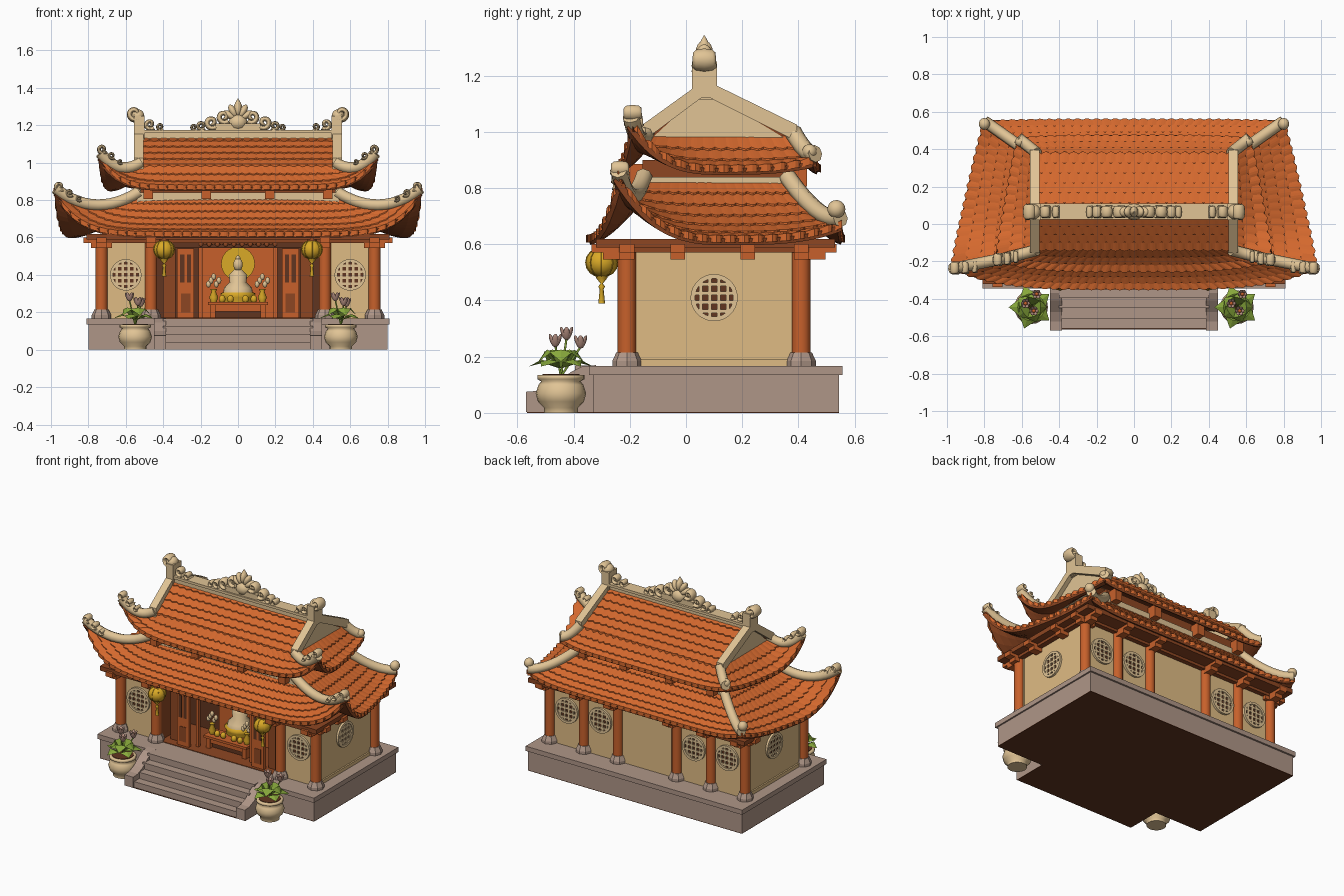
import bpy, bmesh, math
from mathutils import Vector, Matrix

cube = bpy.data.objects.get("Cube")
if cube:
    bpy.data.objects.remove(cube)


def material(name, *rgb):
    m = bpy.data.materials.new(name)
    m.use_nodes = True
    m.diffuse_color = (*rgb, 1)
    m.node_tree.nodes["Principled BSDF"].inputs["Base Color"].default_value = (*rgb, 1)
    return m


TILE = material("roof_tile", .66, .14, .027)
WOOD = material("red_wood", .57, .118, .024)
SHADE = material("brown_wood", .27, .062, .016)
DARK = material("dark_wood", .12, .036, .014)
WALL = material("plaster", .74, .50, .23)
TRIM = material("ridge_cream", .75, .55, .30)
STONE = material("stone", .43, .305, .245)
GOLD = material("gold", .70, .40, .02)
LEAF = material("leaf_green", .25, .40, .045)
PETAL = material("petal", .50, .30, .24)


def add(name, bm, mat, loc=(0, 0, 0), rot=(0, 0, 0), smooth=False):
    me = bpy.data.meshes.new(name)
    for f in bm.faces:
        f.smooth = smooth and len(f.verts) <= 4
    bm.to_mesh(me)
    bm.free()
    me.materials.append(mat)
    ob = bpy.data.objects.new(name, me)
    ob.location, ob.rotation_euler = loc, rot
    bpy.context.collection.objects.link(ob)
    return ob


def mesh(name, verts, faces, mat, recalc=False, **kw):
    bm = bmesh.new()
    vs = [bm.verts.new(v) for v in verts]
    for f in faces:
        bm.faces.new([vs[i] for i in f])
    if recalc:
        bmesh.ops.recalc_face_normals(bm, faces=bm.faces)
    return add(name, bm, mat, **kw)


def box(name, x, y, z, mat):
    bm = bmesh.new()
    mid = Vector([sum(p) / 2 for p in (x, y, z)])
    size = Vector([abs(p[1] - p[0]) for p in (x, y, z)])
    bmesh.ops.create_cube(bm, size=1, matrix=Matrix.LocRotScale(mid, None, size))
    return add(name, bm, mat)


def ball(name, loc, size, mat, rot=(0, 0, 0)):
    bm = bmesh.new()
    bmesh.ops.create_uvsphere(bm, u_segments=14, v_segments=10, radius=1, matrix=Matrix.Diagonal((*size, 1)))
    return add(name, bm, mat, loc, rot, True)


def lathe(name, profile, loc, mat, n=16, rot=(0, 0, 0), smooth=True, caps=True):
    verts = [(r * math.cos(k * math.tau / n), r * math.sin(k * math.tau / n), z) for r, z in profile for k in range(n)]
    faces = [(j * n + k, j * n + (k + 1) % n, (j + 1) * n + (k + 1) % n, (j + 1) * n + k)
             for j in range(len(profile) - 1) for k in range(n)]
    last = (len(profile) - 1) * n
    if caps:
        faces += [tuple(range(n))[::-1], tuple(range(last, last + n))]
    return mesh(name, verts, faces, mat, loc=loc, rot=rot, smooth=smooth)


def prism(name, pts, x0, x1, mat):
    # outline in the y-z plane pushed along x
    n = len(pts)
    verts = [(x, *p) for x in (x0, x1) for p in pts]
    faces = [tuple(range(n)), tuple(range(2 * n - 1, n - 1, -1))]
    faces += [(i, i + n, (i + 1) % n + n, (i + 1) % n) for i in range(n)]
    mesh(name, verts, faces, mat, recalc=True)


def tube(name, pts, radius, mat, loc=(0, 0, 0), scale=(1, 1, 1), taper=1):
    cu = bpy.data.curves.new(name, 'CURVE')
    cu.dimensions, cu.bevel_depth, cu.bevel_resolution, cu.use_fill_caps = '3D', radius, 2, True
    sp = cu.splines.new('POLY')
    sp.points.add(len(pts) - 1)
    for i, p in enumerate(pts):
        sp.points[i].co = (*p, 1)
        sp.points[i].radius = 1 + (taper - 1) * i / (len(pts) - 1)
    cu.materials.append(mat)
    ob = bpy.data.objects.new(name, cu)
    ob.location, ob.scale = loc, scale
    bpy.context.collection.objects.link(ob)


def scroll(name, x, y, z, r, side, depth=.035):
    # spiral curl that opens toward the middle of the building
    pts = []
    for i in range(22):
        a, q = -2.4 + i * .36, r * (1 - i / 26)
        pts.append((side * q * math.cos(a), 0, q * math.sin(a)))
    thick = r * .44
    tube(name, pts, thick, TRIM, (x, y, z), (1, depth / thick, 1), .75)


def slope(name, t0, t1, e0, e1, lift0=0, lift1=0, bow=0, power=6, rows=6):
    t0, t1, e0, e1 = map(Vector, (t0, t1, e0, e1))
    d = (e1 - e0).normalized()
    out = Vector((d.y, -d.x, 0))

    def P(u, v, up=0):
        a, b, s = t0.lerp(t1, u), e0.lerp(e1, u), 2 * u - 1
        p = a.lerp(b, v)
        curve = 1.4 if bow else 1
        p.z = a.z + (b.z - a.z) * (1 - max(0, 1 - v) ** curve)
        p.z += v * v * (lift0 if s < 0 else lift1) * abs(s) ** power + up
        return p + out * bow * (1 - s ** 4) * v

    # timber deck under the tiles
    n, m = 32, 8
    deck = mesh(name + "_deck", [P(i / n, j / m) for j in range(m + 1) for i in range(n + 1)],
                [(j * (n + 1) + i, (j + 1) * (n + 1) + i, (j + 1) * (n + 1) + i + 1, j * (n + 1) + i + 1)
                 for j in range(m) for i in range(n)], SHADE)
    solid = deck.modifiers.new("thickness", 'SOLIDIFY')
    solid.thickness, solid.offset = .024, -1
    # overlapping rows with scalloped lower edges
    count = round((e1 - e0).length / .05)
    n = count * 4
    verts, faces = [], []
    for r in range(rows):
        base = len(verts)
        for i in range(n + 1):
            u = i / n
            arc = abs(math.sin(math.pi * (u * count + .5 * (r % 2))))
            v = (r + 1 + .25 * arc - .1) / rows
            drop = -.014 if r == rows - 1 else .002
            verts += [P(u, r / rows, .005), P(u, v, .009 + .004 * arc), P(u, v, drop)]
        for i in range(n):
            k = base + 3 * i
            faces += [(k, k + 1, k + 4, k + 3), (k + 1, k + 2, k + 5, k + 4)]
    mesh(name + "_tiles", verts, faces, TILE)
    return P


def ring_roof(name, tops, eaves, lifts, bows, rows):
    for k, part in enumerate(("front", "left", "back", "right")):
        j = (k + 1) % 4
        P = slope(f"{name}_{part}", tops[k], tops[j], eaves[k], eaves[j], lifts[k], lifts[j], bows[k], 3 if k % 2 else 8, rows)
        tube(f"{name}_hip_ridge", [P(0, i / 12, .022) for i in range(13)], .031, TRIM)


def corners(xf, yf, xb, yb, z):
    return [(-xf, yf, z), (xf, yf, z), (xb, yb, z), (-xb, yb, z)]


# Stone platform and stairs
box("platform", (-.8, .8), (-.33, .545), (.004, .14), STONE)
box("platform_lip", (-.81, .81), (-.345, .557), (.135, .167), STONE)
box("platform_underside", (-.8, .8), (-.33, .545), (0, .004), DARK)
box("stair_underside", (-.45, .45), (-.565, -.33), (0, .003), DARK)
for i in range(4):
    box("step", (-.4, .4), (-.56 + .055 * i, -.32), (.003, .042 * (i + 1)), STONE)


# Columns with stone feet and roof brackets
def column(x, y, dx, dy):
    lathe("column", [(.033, .165), (.033, .6)], (x, y, 0), WOOD, 12)
    lathe("column_foot", [(.052, .165), (.052, .185), (.038, .215)], (x, y, 0), STONE, 8, smooth=False)
    bracket(x, y, dx, dy)


def bracket(x, y, dx, dy):
    for reach, low in ((.06, .545), (.1, .57)):
        ax, ay = x + dx * reach, y + dy * reach
        box("bracket", (min(x, ax) - .026, max(x, ax) + .026), (min(y, ay) - .026, max(y, ay) + .026), (low, .6), WOOD)


for s in (-1, 1):
    prism("stair_cheek", [(-.57, .003), (-.57, .075), (-.52, .079), (-.47, .1), (-.41, .145), (-.37, .165), (-.32, .17), (-.32, .003)],
          s * .385, s * .45, STONE)
    for x in (.73, .465):
        column(s * x, -.21, 0, -1)
    for x in (.73, .475, .22):
        column(s * x, .41, 0, 1)
    for y in (-.21, -.03, .22, .41):
        bracket(s * .7, y, s, 0)
    # Walls
    box("front_wall", (s * .45, s * .73), (-.2, -.17), (.165, .6), WALL)
    box("side_wall", (s * .69, s * .725), (-.2, .41), (.165, .6), WALL)
    box("side_sill", (s * .69, s * .735), (-.19, .39), (.165, .19), WALL)
    box("partition", (s * .435, s * .452), (-.2, .1), (.165, .6), SHADE)
box("back_wall", (-.73, .73), (.38, .41), (.165, .6), WALL)
box("eave_soffit", (-.81, .81), (-.32, .53), (.588, .618), SHADE)
box("eave_beam", (-.76, .76), (-.24, .44), (.57, .6), SHADE)


# Round lattice windows
def window(x, y, z, turn, r=.078):
    bm = bmesh.new()
    bmesh.ops.create_circle(bm, cap_ends=True, segments=28, radius=r, matrix=Matrix.Rotation(math.pi / 2, 4, 'X') @ Matrix.Translation((0, 0, .004)))
    add("window_opening", bm, DARK, (x, y, z), (0, 0, turn))
    bm = bmesh.new()
    for off in (-.048, -.016, .016, .048):
        half = math.sqrt(r * r - off * off)
        for size, c in (((.013, .01, 2 * half), (off, -.006, 0)), ((2 * half, .01, .013), (0, -.006, off))):
            bmesh.ops.create_cube(bm, size=1, matrix=Matrix.LocRotScale(Vector(c), None, Vector(size)))
    add("window_lattice", bm, TRIM, (x, y, z), (0, 0, turn))
    lathe("window_ring", [(r - .01, 0), (r - .01, .014), (r + .006, .014), (r + .006, 0)], (x, y, z), TRIM, 28,
          (math.pi / 2, 0, turn), False, False)


for s in (-1, 1):
    window(s * .6, -.2, .4, 0)
    window(s * .725, .1, .41, s * math.pi / 2)
    for x in (.6, .35):
        window(s * x, .41, .41, math.pi)

# Shrine room
box("room_floor", (-.45, .45), (-.21, .12), (.16, .171), SHADE)
box("room_back", (-.45, .45), (.1, .12), (.165, .6), DARK)
box("altar_screen", (-.2, .2), (.085, .1), (.17, .56), WOOD)
box("door_header", (-.45, .45), (-.21, -.18), (.545, .6), DARK)
for i in range(19):
    ball("header_carving", (-.198 + .022 * i, -.213, .565 + .01 * (i % 2)), (.012, .006, .014), SHADE)
for s in (-1, 1):
    box("door_leaf", (s * .235, s * .325), (-.19, -.165), (.17, .54), WOOD)
    for k in (-1, 1):
        c = s * .28 + k * .018
        box("door_slot", (c - .011, c + .011), (-.193, -.188), (.36, .51), DARK)
    box("door_panel", (s * .255, s * .305), (-.193, -.188), (.2, .3), SHADE)
    box("folded_leaf", (s * .335, s * .4), (-.15, -.13), (.17, .54), SHADE)
    box("room_post", (s * .19, s * .21), (-.15, -.13), (.17, .56), WOOD)
    # Altar dressing
    box("altar_leg", (s * .12, s * .15), (-.13, -.03), (.17, .245), WOOD)
    lathe("altar_vase", [(.016, .255), (.024, .28), (.012, .31), (.018, .325)], (s * .13, -.09, 0), GOLD, 10)
    for k in range(5):
        ball("altar_flower", (s * .13 + .014 * (k - 2), -.09, .35 + .02 * (k % 3)), (.013, .013, .018), TRIM)
    for x in (.04, .085):
        ball("offering", (s * x, -.1, .27), (.018, .018, .022), GOLD)
box("altar_top", (-.16, .16), (-.14, -.02), (.24, .256), WOOD)
box("altar_apron", (-.13, .13), (-.12, -.11), (.205, .24), WOOD)
box("altar_shadow", (-.12, .12), (-.1, -.09), (.171, .24), DARK)
lathe("statue_seat", [(.085, .17), (.085, .28), (.095, .3), (.06, .315)], (0, .02, 0), GOLD)
lathe("statue_body", [(.08, .3), (.075, .33), (.045, .36), (.05, .4), (.02, .43)], (0, .02, 0), TRIM)
ball("statue_head", (0, .01, .455), (.026, .026, .034), TRIM)
ball("statue_topknot", (0, .01, .49), (.013, .013, .013), TRIM)
lathe("halo", [(.09, 0), (.09, .01)], (0, .07, .46), GOLD, 32, (math.pi / 2, 0, 0), False)

# Lower roof and the band above it
ring_roof("lower_roof", corners(.53, -.15, .53, .36, .82), corners(.975, -.24, .8, .55, .62), (.22, .22, .05, .05), (.11, .01, .01, .01), 6)
box("roof_band", (-.54, .54), (-.17, .38), (.79, .84), TRIM)
box("upper_wall", (-.52, .52), (-.155, .365), (.83, .9), SHADE)
for s in (-1, 1):
    for x in (.48, .17):
        for y in (-.185, .395):
            box("upper_bracket", (s * x - .025, s * x + .025), (y - .035, y + .035), (.805, .885), WOOD)

# Upper hip-and-gable roof
brk = corners(.52, -.14, .52, .38, .98)
ring_roof("upper_roof", brk, corners(.735, -.195, .62, .46, .87), (.16, .16, .03, .03), (.06, .01, .015, .01), 3)
top_l, top_r = (-.52, .065, 1.145), (.52, .065, 1.145)
slope("main_front", top_l, top_r, brk[0], brk[1], rows=5)
slope("main_back", top_r, top_l, brk[2], brk[3], rows=6)
box("main_ridge", (-.54, .54), (.035, .1), (1.115, 1.165), TRIM)
box("main_ridge_cap", (-.54, .54), (.025, .11), (1.158, 1.175), TRIM)
for s in (-1, 1):
    prism("gable", [(-.14, .96), (.38, .96), (.065, 1.15)], s * .49, s * .525, TRIM)
    for y in (-.155, .395):
        prism("gable_ridge", [(.067, 1.13), (.067, 1.185), (y, 1.025), (y, .965)], s * .505, s * .555, TRIM)
    # Ridge-end and corner curls
    box("ridge_end", (s * .5, s * .555), (.022, .11), (1.12, 1.25), TRIM)
    scroll("ridge_end_curl", s * .553, .065, 1.262, .036, s, .045)
    ball("ridge_end_heart", (s * .535, .065, 1.25), (.035, .04, .035), TRIM)
    for x, z, r in ((.47, 1.205, .028), (.415, 1.192, .02), (.235, 1.19, .018), (.195, 1.198, .025),
                    (.14, 1.215, .034), (.075, 1.245, .034)):
        scroll("ridge_curl", s * x, .065, z, r, s, .034)
    for x, y, z, r in ((.955, -.235, .872, .026), (.9, -.232, .838, .021), (.85, -.228, .808, .016),
                       (.725, -.19, 1.072, .025), (.675, -.185, 1.038, .019), (.63, -.175, 1.005, .014)):
        scroll("corner_curl", s * x, y, z, r, s)
    ball("back_corner_end", (s * .8, .535, .725), (.03, .032, .032), TRIM)
    ball("upper_back_corner_end", (s * .61, .44, .93), (.026, .026, .026), TRIM)

# Blossom crest in the middle of the ridge
for i in range(-2, 3):
    a = i * .5
    reach = .06 - .004 * abs(i)
    ball("crest_petal", (reach * math.sin(a), .065, 1.225 + reach * math.cos(a)), (.02, .03, .04), TRIM, (0, a, 0))
ball("crest_boss", (0, .065, 1.215), (.052, .045, .045), TRIM)
box("crest_base", (-.12, .12), (.035, .095), (1.17, 1.21), TRIM)
lathe("crest_bud", [(.01, 1.27), (.025, 1.295), (.015, 1.32), (.002, 1.342)], (0, .065, 0), TRIM, 10)

for s in (-1, 1):
    # Lanterns
    x, y = s * .395, -.3
    ball("lantern", (x, y, .535), (.056, .056, .052), GOLD)
    for k in range(8):
        a = k * math.tau / 8
        tube("lantern_rib", [(x + .057 * math.cos(a) * math.cos(b), y + .057 * math.sin(a) * math.cos(b), .535 + .053 * math.sin(b))
                             for b in (-1.3, -.8, -.4, 0, .4, .8, 1.3)], .002, GOLD)
    lathe("lantern_cap", [(.024, .578), (.024, .592), (.004, .596), (.004, .63)], (x, y, 0), SHADE, 10)
    lathe("lantern_tassel", [(.012, .39), (.007, .44), (.012, .45), (.004, .46), (.02, .48), (.022, .49)], (x, y, 0), GOLD, 8)
    # Potted lotus plants
    x, y = s * .55, -.445
    lathe("pot", [(.06, 0), (.06, .018), (.082, .04), (.09, .07), (.08, .1), (.07, .112), (.084, .12), (.084, .135), (.07, .135)], (x, y, 0), TRIM, 20)
    lathe("pot_soil", [(.068, .13), (.068, .138)], (x, y, 0), DARK, 14)
    for i in range(10):
        length, high = (.12, .05) if i % 2 else (.085, .085)
        mesh("plant_leaf", [(.01, 0, .02), (.55 * length, -.042, high - .008), (.6 * length, 0, high), (.55 * length, .042, high - .008), (length, 0, high * .5)],
             [(0, 1, 2), (0, 2, 3), (1, 4, 2), (2, 4, 3)], LEAF, loc=(x, y, .14), rot=(0, 0, i * math.tau / 10))
    for fx, fy, fz in ((-.03, .02, .265), (.03, .07, .235), (.015, -.02, .24)):
        tube("flower_stem", [(x, y, .13), (x + fx, y + fy, fz)], .004, LEAF)
        ball("flower_heart", (x + fx, y + fy, fz + .012), (.012, .012, .018), WOOD)
        for k in range(6):
            a = k * math.tau / 6
            ball("flower_petal", (x + fx + .014 * math.cos(a), y + fy + .014 * math.sin(a), fz + .018), (.006, .011, .025), PETAL, (0, .4, a))
